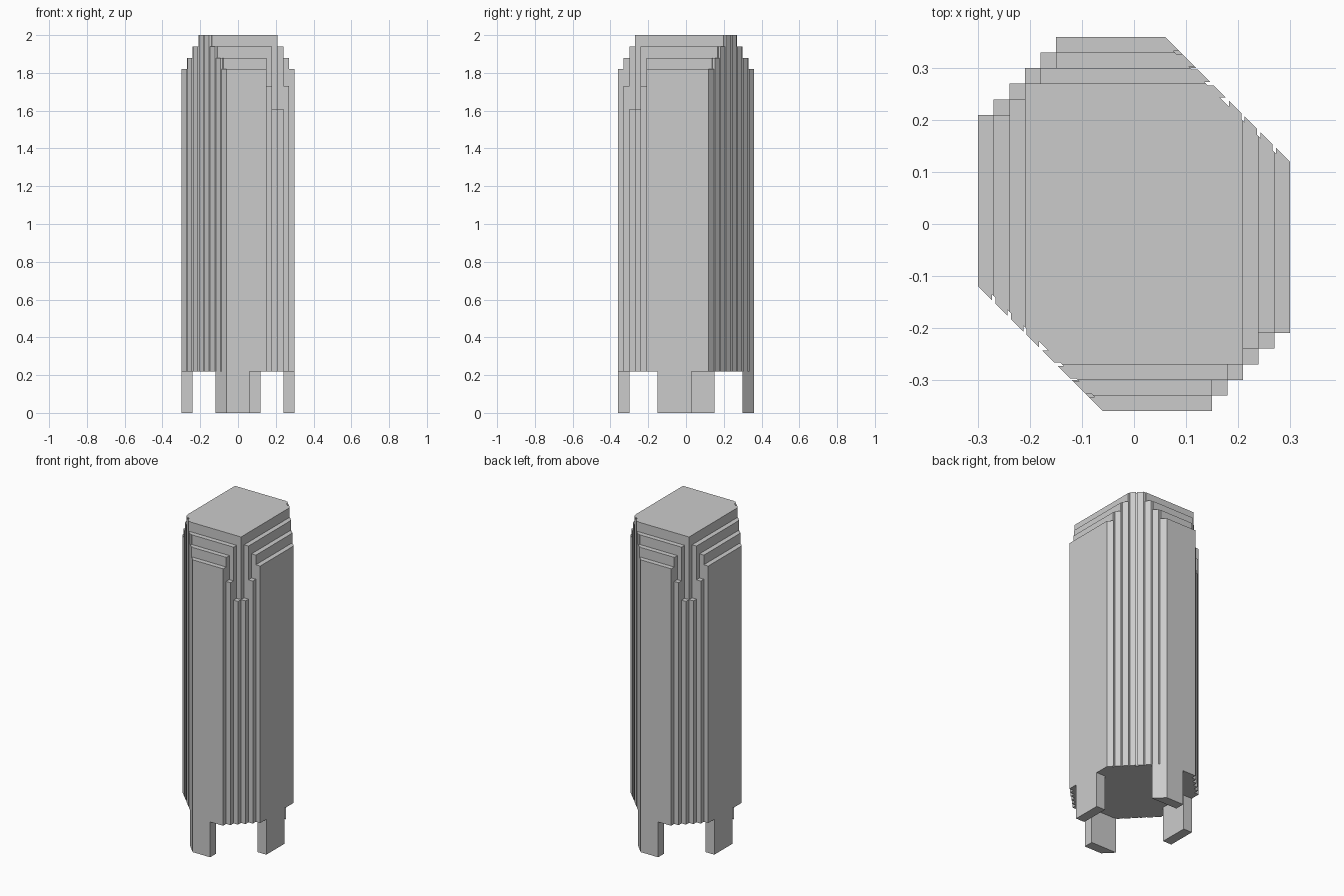
import bpy, bmesh

if "Cube" in bpy.data.objects:
    bpy.data.objects.remove(bpy.data.objects["Cube"])

BASE = 0.22      # underside of the shaft
CUT = 0.42       # chamfer plane: x + y = CUT (and its opposite)
REC = 0.012      # groove recess behind the chamfer plane


def prism(name, pts, z0, z1):
    """Extrude a counter-clockwise outline from z0 to z1."""
    bm = bmesh.new()
    low = bm.faces.new([bm.verts.new((x, y, z0)) for x, y in pts])
    ext = bmesh.ops.extrude_face_region(bm, geom=[low], use_keep_orig=True)
    for v in ext["geom"]:
        if isinstance(v, bmesh.types.BMVert):
            v.co.z = z1
    bmesh.ops.recalc_face_normals(bm, faces=bm.faces)
    mesh = bpy.data.meshes.new(name)
    bm.to_mesh(mesh)
    bm.free()
    ob = bpy.data.objects.new(name, mesh)
    bpy.context.collection.objects.link(ob)
    return ob


def turned(pts):
    return [(-x, -y) for x, y in pts]


# Stepped corner outline of each shaft level (front face round to right face)
upper = [(.18, -.30), (.18, -.27), (.21, -.27), (.21, -.24), (.24, -.24)]
levels = [
    (1.61, [(.15, -.36), (.15, -.33), (.18, -.33), (.18, -.30), (.21, -.30),
            (.21, -.27), (.24, -.27), (.24, -.24), (.27, -.24), (.27, -.21),
            (.30, -.21)]),
    (1.73, [(.15, -.36), (.15, -.33), (.18, -.33), (.18, -.27), (.21, -.27),
            (.21, -.24), (.27, -.24), (.27, -.21), (.30, -.21)]),
    (1.82, [(.15, -.36), (.15, -.30)] + upper + [(.24, -.21), (.30, -.21)]),
    (1.88, [(.15, -.33), (.15, -.30)] + upper + [(.24, -.21), (.27, -.21)]),
    (1.94, upper),
    (2.00, [(.21, -.27)]),
]

# Shaft: stacked levels, same outline repeated by a half turn
z = BASE
for i, (top, corner) in enumerate(levels):
    ex, ey = corner[-1][0], -corner[0][1]
    c = CUT - REC
    half = corner + [(ex, c - ex), (c - ey, ey)]
    prism(f"tower_level_{i + 1}", half + turned(half), z, top)
    z = top

# Vertical slats along both chamfers, stepping up towards the middle
gap, depth = 0.003, 0.02
heights = [1.82, 1.88, 1.94, 2.0]
for i, h in enumerate(heights + heights[::-1]):
    x0 = .06 + .03 * i + (gap if i > 0 else 0)
    x1 = .09 + .03 * i - (gap if i < 7 else 0)
    dx, dy = (depth, 0) if i < 4 else (0, depth)
    a, b = (x0, CUT - x0), (x1, CUT - x1)
    quad = [b, a, (a[0] - dx, a[1] - dy), (b[0] - dx, b[1] - dy)]
    prism(f"back_slat_{i + 1}", quad, BASE, h)
    prism(f"front_slat_{i + 1}", turned(quad), BASE, h)

# Four legs: chamfered front/back pair, plain side pair
front = [(-.06, -.36), (.06, -.36), (.06, -.30), (-.12, -.30)]
side = [(.24, -.15), (.30, -.15), (.30, .03), (.24, .03)]
for name, pts in (("front_leg", front), ("back_leg", turned(front)),
                  ("right_leg", side), ("left_leg", turned(side))):
    prism(name, pts, 0, BASE)
